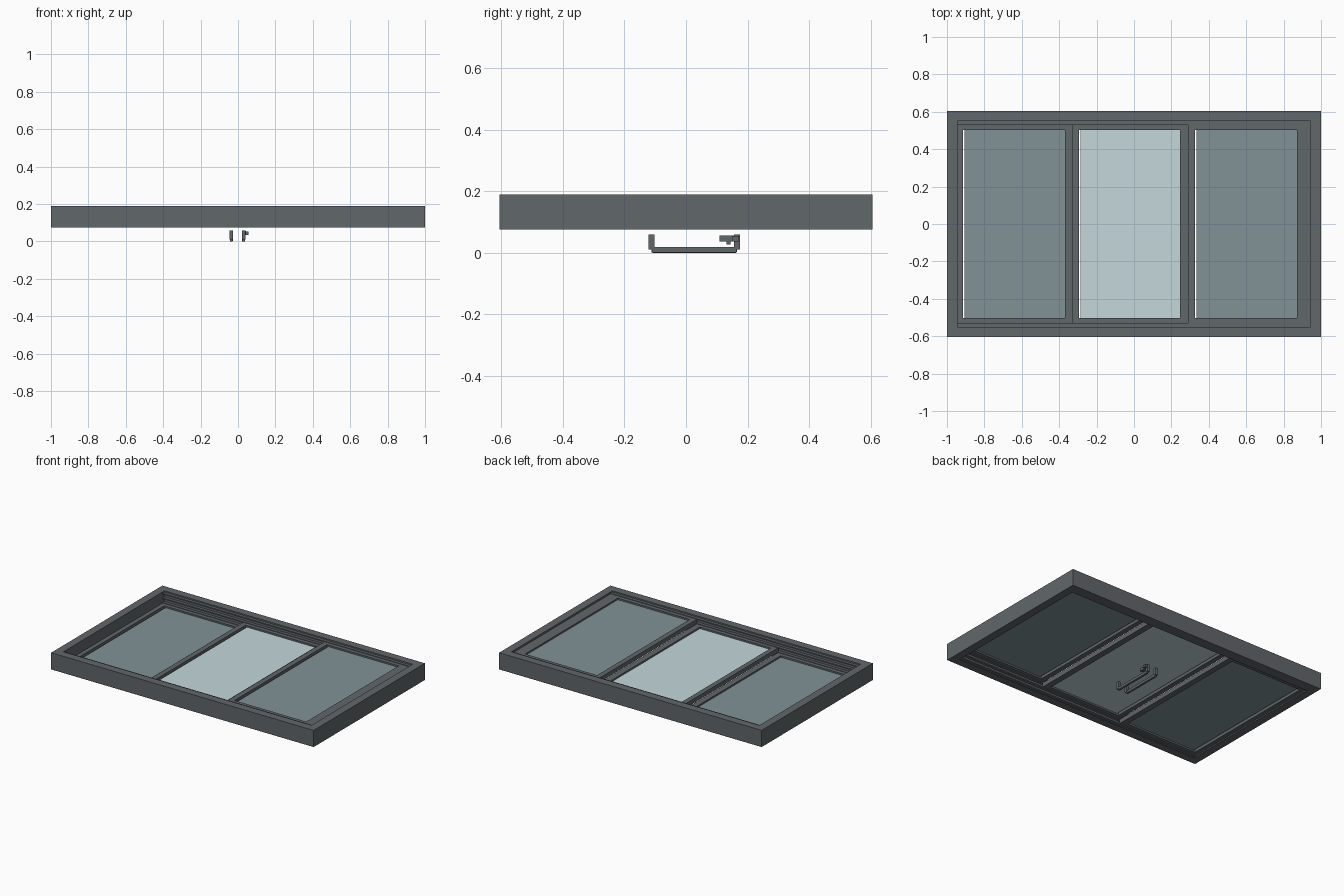
import bpy, bmesh
from mathutils import Vector

if "Cube" in bpy.data.objects:
    bpy.data.objects.remove(bpy.data.objects["Cube"])

def material(name, rgb):
    m = bpy.data.materials.new(name)
    m.diffuse_color = (*rgb, 1)
    m.use_nodes = True
    m.node_tree.nodes["Principled BSDF"].inputs["Base Color"].default_value = m.diffuse_color
    return m

METAL = material("dark_metal", (0.12, 0.135, 0.145))
CLEAR = material("clear_glass", (0.55, 0.68, 0.71))
TINT = material("tinted_glass", (0.22, 0.29, 0.31))

def add_mesh(name, bm, mat):
    bmesh.ops.recalc_face_normals(bm, faces=bm.faces)
    me = bpy.data.meshes.new(name)
    bm.to_mesh(me)
    bm.free()
    me.materials.append(mat)
    ob = bpy.data.objects.new(name, me)
    bpy.context.collection.objects.link(ob)
    return ob

def box(name, x0, x1, y0, y1, z0, z1, mat=METAL, bevel=0):
    bm = bmesh.new()
    bmesh.ops.create_cube(bm, size=1)
    for v in bm.verts:
        v.co = Vector((x0 + (v.co.x + .5) * (x1 - x0),
                       y0 + (v.co.y + .5) * (y1 - y0),
                       z0 + (v.co.z + .5) * (z1 - z0)))
    ob = add_mesh(name, bm, mat)
    if bevel:
        mod = ob.modifiers.new("bevel", "BEVEL")
        mod.width, mod.segments = bevel, 2
    return ob

def ring(name, outer, inner, z0, z1):
    """Rectangular frame; outer and inner are (x0, x1, y0, y1)."""
    bm = bmesh.new()
    def loop(r, z):
        return [bm.verts.new((x, y, z)) for x, y in
                ((r[0], r[2]), (r[1], r[2]), (r[1], r[3]), (r[0], r[3]))]
    loops = [loop(outer, z0), loop(outer, z1), loop(inner, z1), loop(inner, z0)]
    for a, b in zip(loops, loops[1:] + loops[:1]):
        for i in range(4):
            j = (i + 1) % 4
            bm.faces.new((a[i], a[j], b[j], b[i]))
    return add_mesh(name, bm, METAL)

# Outer frame
ring("outer_frame", (-1, 1, -.605, .605), (-.945, .945, -.55, .55), .075, .19)

# Sliding panels, stepped in height: stile edges, opening edges, bottom, top
panels = [("left", -.945, -.33, -.915, -.37, .083, .113, TINT),
          ("centre", -.33, .289, -.295, .247, .115, .145, CLEAR),
          ("right", .289, .945, .325, .872, .147, .177, TINT)]
for name, x0, x1, a, b, z0, z1, glass in panels:
    ring(name + "_sash", (x0, x1, -.535, .535), (a, b, -.503, .503), z0, z1)
    zm = (z0 + z1) / 2
    box(name + "_glass", a + .01, b, -.503, .503, zm - .004, zm + .004, glass)

# Guide tracks along both long sides
for side in (-1, 1):
    ya, yb = sorted((side * .53, side * .552))
    for i, z in enumerate((.077, .109, .141, .173)):
        box(f"track_{i}_{side}", -.945, .945, ya, yb, z, z + .008)

# Pull handles: a bar with a post at each end
for name, x in (("left", -.036), ("right", .03)):
    box(name + "_handle_bar", x - .008, x + .008, -.112, .165, .0, .019, bevel=.003)
    for i, y in enumerate((-.112, .165)):
        box(f"{name}_handle_post_{i}", x - .009, x + .009, y - .01, y + .01, .01, .06)

# Latch beside the right handle
box("latch_lever", .022, .042, .108, .16, .036, .056)
box("latch_tab", .038, .055, .15, .172, .036, .054)
bm = bmesh.new()
bmesh.ops.create_cone(bm, cap_ends=True, segments=16, radius1=.007, radius2=.007, depth=.014)
pin = add_mesh("latch_pin", bm, METAL)
pin.location = (.032, .138, .034)
